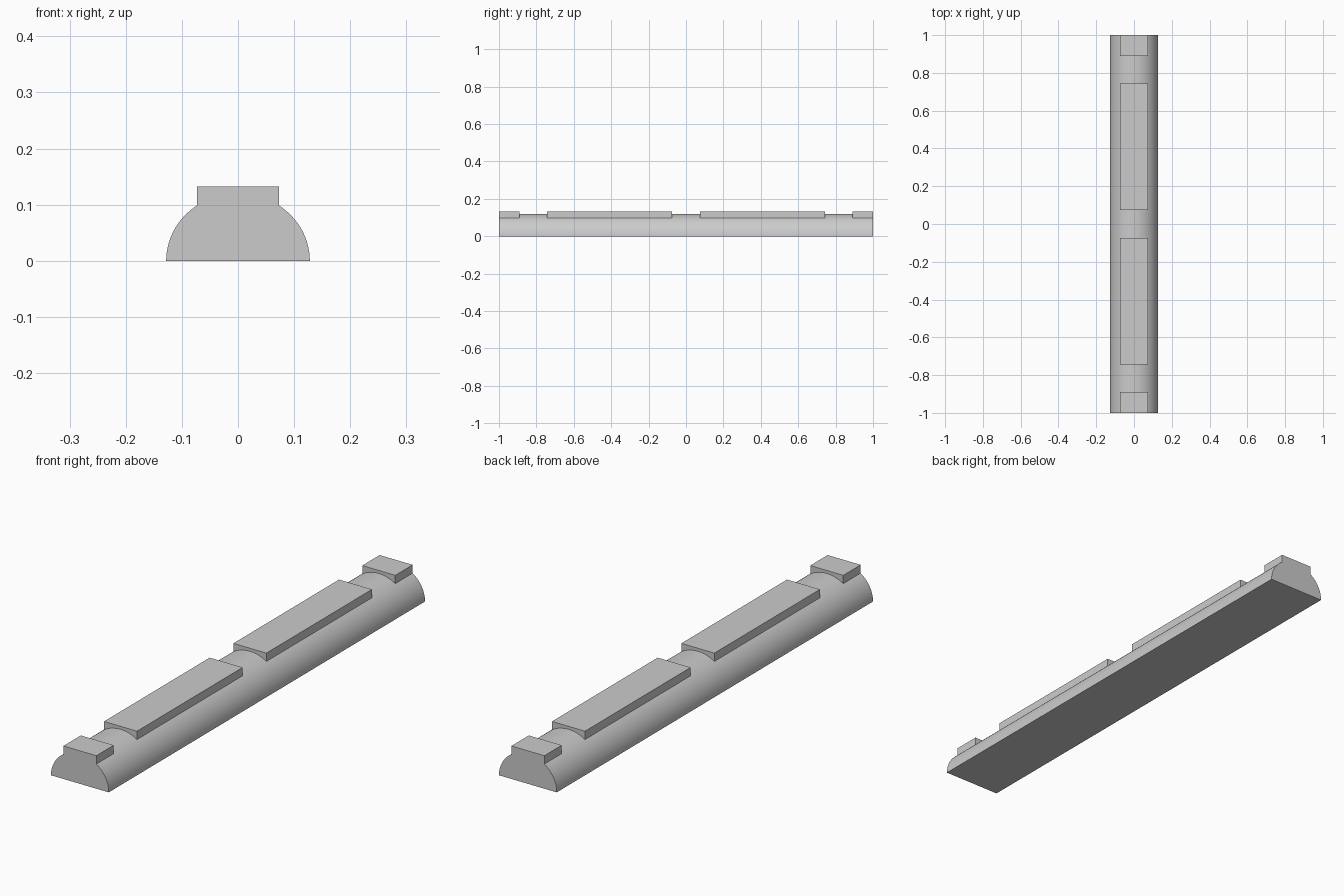
import bpy, bmesh, math

if "Cube" in bpy.data.objects:
    bpy.data.objects.remove(bpy.data.objects["Cube"])

HALF_W, DOME_H, HALF_L = 0.128, 0.12, 1.0
SEGMENTS = 48


def make_object(name, bm):
    bmesh.ops.recalc_face_normals(bm, faces=bm.faces)
    mesh = bpy.data.meshes.new(name)
    bm.to_mesh(mesh)
    bm.free()
    ob = bpy.data.objects.new(name, mesh)
    bpy.context.collection.objects.link(ob)
    return ob


# Half-round bar: half-ellipse profile extruded along y
bm = bmesh.new()
profile = [bm.verts.new((HALF_W * math.cos(math.pi * i / SEGMENTS), -HALF_L,
                         DOME_H * math.sin(math.pi * i / SEGMENTS)))
           for i in range(SEGMENTS + 1)]
face = bm.faces.new(profile)
ext = bmesh.ops.extrude_face_region(bm, geom=[face], use_keep_orig=True)
verts = [g for g in ext["geom"] if isinstance(g, bmesh.types.BMVert)]
bmesh.ops.translate(bm, verts=verts, vec=(0, 2 * HALF_L, 0))
bar = make_object("half_round_bar", bm)
bpy.context.view_layer.objects.active = bar
bar.select_set(True)
bpy.ops.object.shade_smooth_by_angle(angle=math.radians(30))
bar.select_set(False)


# Flat pads on the crown, mirrored front to back
def pad(name, y0, y1, half_w=0.073, z0=0.098, z1=0.132):
    bm = bmesh.new()
    bmesh.ops.create_cube(bm, size=1)
    bmesh.ops.scale(bm, verts=bm.verts, vec=(2 * half_w, y1 - y0, z1 - z0))
    bmesh.ops.translate(bm, verts=bm.verts, vec=(0, (y0 + y1) / 2, (z0 + z1) / 2))
    ob = make_object(name, bm)
    mirror = ob.modifiers.new("front_back", "MIRROR")
    mirror.use_axis = (False, True, False)
    mirror.use_mirror_merge = False


pad("end_pads", -HALF_L, -0.89)
pad("long_pads", -0.743, -0.075)
